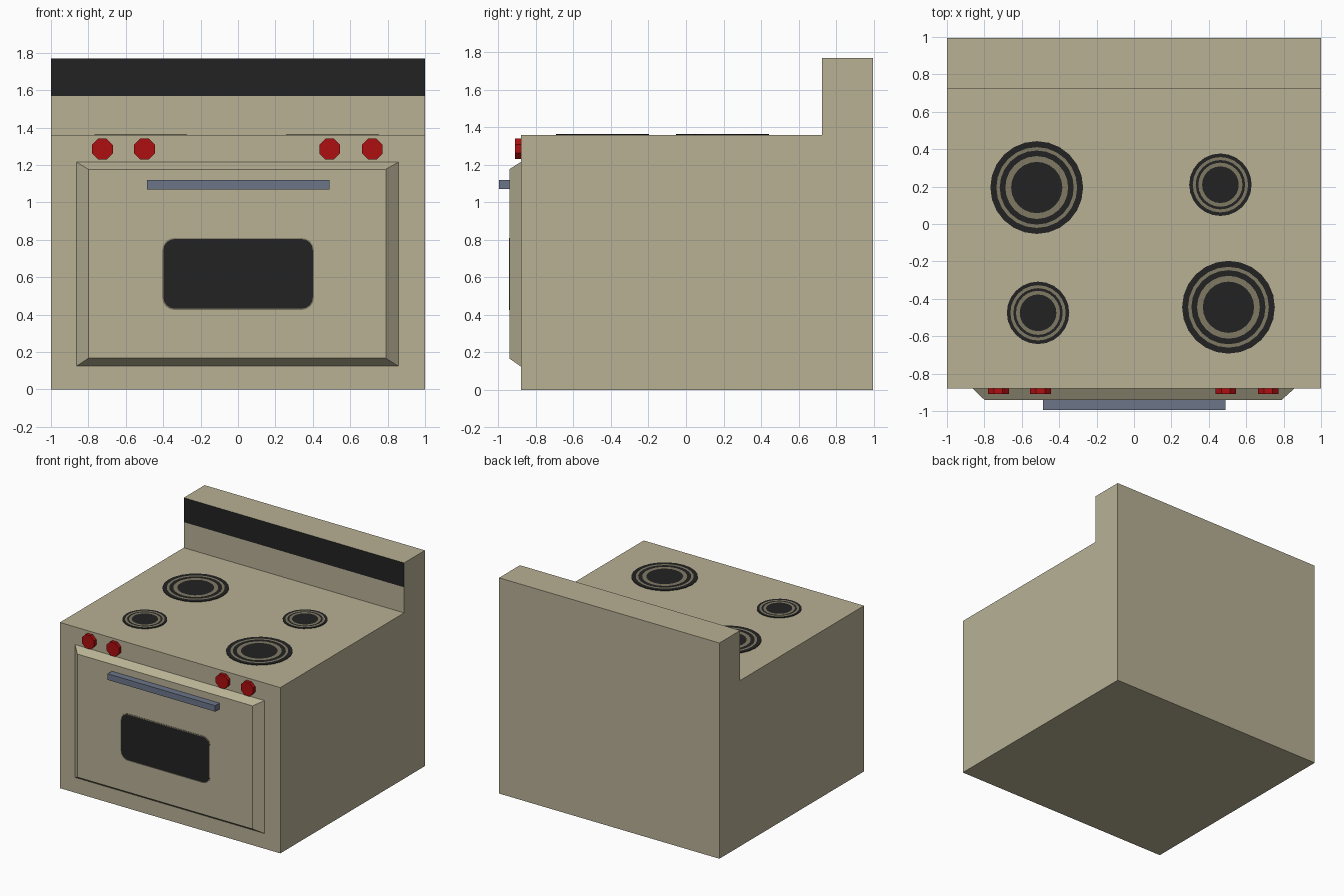
import bpy, bmesh, math
from mathutils import Matrix

if "Cube" in bpy.data.objects:
    bpy.data.objects.remove(bpy.data.objects["Cube"])


def material(name, rgb):
    m = bpy.data.materials.new(name)
    lin = [((c / 255 + 0.055) / 1.055) ** 2.4 if c > 10 else c / 255 / 12.92 for c in rgb]
    m.diffuse_color = (*lin, 1)
    m.use_nodes = True
    m.node_tree.nodes["Principled BSDF"].inputs["Base Color"].default_value = m.diffuse_color
    return m


ENAMEL = material("beige enamel", (184, 177, 149))
BLACK = material("black", (34, 34, 34))
TAUPE = material("taupe trim", (128, 121, 100))
RED = material("red knob", (174, 14, 16))
STEEL = material("blue grey steel", (108, 118, 138))


def finish(name, bm, *mats):
    bmesh.ops.recalc_face_normals(bm, faces=bm.faces)
    me = bpy.data.meshes.new(name)
    bm.to_mesh(me)
    bm.free()
    for m in mats:
        me.materials.append(m)
    ob = bpy.data.objects.new(name, me)
    bpy.context.collection.objects.link(ob)
    return ob


def loft(bm, loops, cap_start=True, cap_end=True):
    """Bridge equal-length point loops; returns one list of faces per band, plus the end cap."""
    rings = [[bm.verts.new(p) for p in loop] for loop in loops]
    n = len(rings[0])
    bands = [[bm.faces.new((a[i], a[(i + 1) % n], b[(i + 1) % n], b[i])) for i in range(n)]
             for a, b in zip(rings, rings[1:])]
    if cap_start:
        bm.faces.new(rings[0])
    end = bm.faces.new(rings[-1]) if cap_end else None
    return bands, end


def rect(x0, x1, z0, z1, y):
    return [(x0, y, z0), (x1, y, z0), (x1, y, z1), (x0, y, z1)]


# Cabinet with raised back panel: side profile swept across x
FRONT, BACK, PANEL, TOP = -0.88, 0.995, 0.725, 1.36
profile = [(FRONT, 0), (BACK, 0), (BACK, 1.77), (PANEL, 1.77), (PANEL, 1.57), (PANEL, TOP), (FRONT, TOP)]
bm = bmesh.new()
bands, _ = loft(bm, [[(x, y, z) for y, z in profile] for x in (-1, 1)])
bands[0][3].material_index = 1      # black strip on upper part of the panel front
finish("cabinet", bm, ENAMEL, BLACK)

# Oven door: bevelled slab
bm = bmesh.new()
loft(bm, [rect(-0.863, 0.857, 0.125, 1.215, FRONT), rect(-0.80, 0.79, 0.167, 1.177, -0.94)])
finish("oven_door", bm, ENAMEL)


# Door window: thin rounded plate with taupe rim and black glass
def rounded(x0, x1, z0, z1, r, y):
    pts = []
    for k, (cx, cz) in enumerate([(x1 - r, z1 - r), (x0 + r, z1 - r), (x0 + r, z0 + r), (x1 - r, z0 + r)]):
        for s in range(5):
            a = math.radians(90 * k + 22.5 * s)
            pts.append((cx + r * math.cos(a), y, cz + r * math.sin(a)))
    return pts


bm = bmesh.new()
_, glass = loft(bm, [rounded(-0.405, 0.405, 0.425, 0.81, 0.065, -0.94),
                     rounded(-0.405, 0.405, 0.425, 0.81, 0.065, -0.943),
                     rounded(-0.399, 0.400, 0.432, 0.804, 0.06, -0.944)])
glass.material_index = 1
finish("door_window", bm, TAUPE, BLACK)

# Door handle
bm = bmesh.new()
loft(bm, [rect(-0.487, 0.49, 1.07, 1.12, -0.94), rect(-0.487, 0.49, 1.07, 1.12, -0.995)])
finish("door_handle", bm, STEEL)

# Octagonal control knobs
for i, x in enumerate((-0.725, -0.5, 0.49, 0.718)):
    bm = bmesh.new()
    bmesh.ops.create_cone(bm, cap_ends=True, segments=8, radius1=0.06, radius2=0.06, depth=0.03,
                          matrix=Matrix.Translation((x, FRONT - 0.015, 1.285))
                          @ Matrix.Rotation(math.pi / 2, 4, 'X') @ Matrix.Rotation(math.pi / 8, 4, 'Z'))
    finish(f"knob_{i + 1}", bm, RED)


# Burners: thin discs with alternating black and taupe rings
def burner(name, cx, cy, radii):
    def circle(r, z):
        return [(cx + r * math.cos(math.tau * i / 24), cy + r * math.sin(math.tau * i / 24), z)
                for i in range(24)]
    z = TOP + 0.004
    bm = bmesh.new()
    bands, _ = loft(bm, [circle(radii[0], TOP)] + [circle(r, z) for r in radii], cap_start=False)
    for k, band in enumerate(bands[1:]):
        for f in band:
            f.material_index = k % 2
    finish(name, bm, BLACK, TAUPE)


BIG = (0.248, 0.216, 0.198, 0.168, 0.137)
SMALL = (0.167, 0.148, 0.132, 0.118, 0.098)
burner("burner_back_left", -0.52, 0.195, BIG)
burner("burner_front_right", 0.505, -0.445, BIG)
burner("burner_back_right", 0.462, 0.21, SMALL)
burner("burner_front_left", -0.513, -0.475, SMALL)
